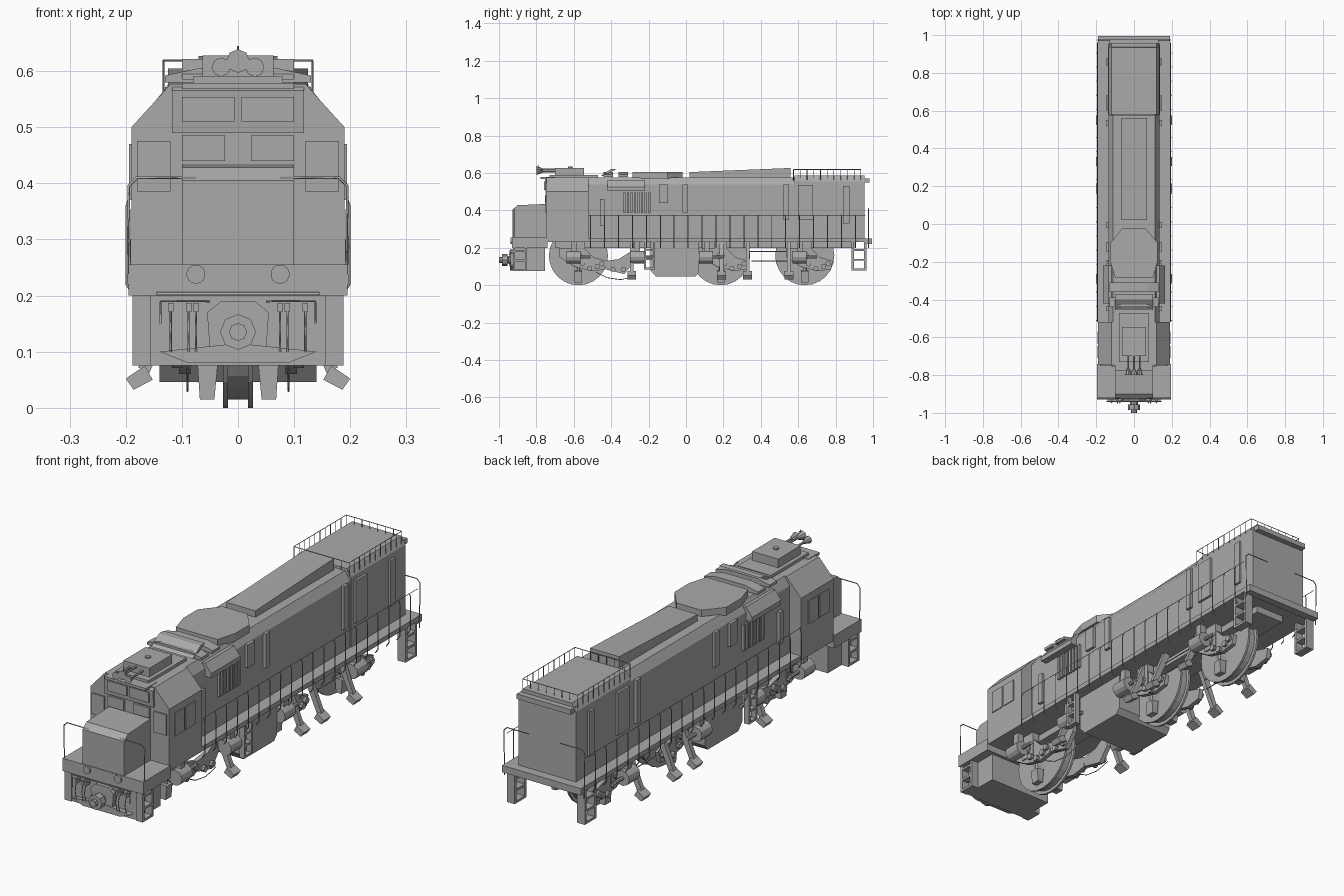
import bpy, bmesh, math
from mathutils import Vector

grey = bpy.data.materials.new("mid_grey")
grey.diffuse_color = (0.4, 0.4, 0.4, 1)


def finish(name, bm):
    bmesh.ops.recalc_face_normals(bm, faces=bm.faces)
    me = bpy.data.meshes.new(name)
    bm.to_mesh(me)
    bm.free()
    me.materials.append(grey)
    ob = bpy.data.objects.new(name, me)
    bpy.context.collection.objects.link(ob)
    return ob


def prism(name, pts, axis, a, b):
    """Extrude a 2D outline along an axis (x: pts=(y,z), y: pts=(x,z), z: pts=(x,y))."""
    bm = bmesh.new()
    put = {'x': lambda p, t: (t, p[0], p[1]), 'y': lambda p, t: (p[0], t, p[1]),
           'z': lambda p, t: (p[0], p[1], t)}[axis]
    lo = [bm.verts.new(put(p, a)) for p in pts]
    hi = [bm.verts.new(put(p, b)) for p in pts]
    bm.faces.new(lo)
    bm.faces.new(hi)
    for i in range(len(pts)):
        j = (i + 1) % len(pts)
        bm.faces.new((lo[i], lo[j], hi[j], hi[i]))
    return finish(name, bm)


def box(name, x0, x1, y0, y1, z0, z1):
    return prism(name, [(x0, y0), (x1, y0), (x1, y1), (x0, y1)], 'z', z0, z1)


def sym(half):
    """Mirror a half outline (x >= 0, bottom to top) across x = 0."""
    return half + [(-x, z) for x, z in reversed(half)]


def cyl(name, p0, p1, r, n=12, r2=None):
    p0, p1 = Vector(p0), Vector(p1)
    d = p1 - p0
    bm = bmesh.new()
    mat = d.to_track_quat('Z', 'Y').to_matrix().to_4x4()
    mat.translation = (p0 + p1) / 2
    bmesh.ops.create_cone(bm, cap_ends=True, segments=n, radius1=r,
                          radius2=r if r2 is None else r2, depth=d.length, matrix=mat)
    return finish(name, bm)


def tube(name, pts, r=0.002):
    cu = bpy.data.curves.new(name, 'CURVE')
    cu.dimensions, cu.bevel_depth, cu.bevel_resolution = '3D', r, 0
    sp = cu.splines.new('POLY')
    sp.points.add(len(pts) - 1)
    for q, p in zip(sp.points, pts):
        q.co = (*p, 1)
    cu.materials.append(grey)
    ob = bpy.data.objects.new(name, cu)
    bpy.context.collection.objects.link(ob)


def ladder(name, s, x0, x1, y0, y1, z0, z1, steps):
    for k, y in enumerate((y0, y1 - 0.012)):
        box(f"{name}_stile_{k}", s * x0, s * x1, y, y + 0.012, z0, z1)
    for k in range(steps):
        z = z0 + (z1 - z0) * k / steps
        box(f"{name}_step_{k}", s * x0, s * x1, y0, y1, z, z + 0.01)


# main body
box("deck", -0.19, 0.19, -0.925, 0.995, 0.23, 0.25)
prism("hood", sym([(0.135, 0.24), (0.135, 0.54), (0.11, 0.577)]), 'y', -0.53, 0.60)
prism("rear_hood", sym([(0.138, 0.24), (0.138, 0.555), (0.118, 0.588)]), 'y', 0.58, 0.955)
box("rear_lip", -0.13, 0.13, 0.94, 0.98, 0.55, 0.572)
prism("cab", sym([(0.19, 0.235), (0.19, 0.5), (0.12, 0.577)]), 'y', -0.745, -0.52)
prism("windscreen_panel", [(-0.74, 0.49), (-0.75, 0.49), (-0.755, 0.565), (-0.74, 0.575)], 'x', -0.118, 0.118)
box("roof_lip", -0.1, 0.1, -0.778, -0.70, 0.568, 0.579)
prism("nose", [(-0.927, 0.25), (-0.927, 0.405), (-0.90, 0.428), (-0.74, 0.435), (-0.74, 0.25)], 'x', -0.1, 0.1)
box("front_beam", -0.195, 0.195, -0.93, -0.74, 0.2, 0.255)
box("pilot", -0.155, 0.155, -0.92, -0.755, 0.075, 0.21)
prism("pilot_plough", [(-0.09, 0.08), (0.09, 0.08), (0.14, 0.1), (0, 0.115), (-0.14, 0.1)], 'y', -0.94, -0.91)
box("rear_beam", -0.19, 0.19, 0.96, 0.995, 0.22, 0.25)
box("centre_sill", -0.07, 0.07, -0.7, 0.9, 0.2, 0.235)

# cab and nose glazing
for s in (-1, 1):
    box("lower_windscreen", s * 0.023, s * 0.1, -0.754, -0.74, 0.44, 0.485)
    box("corner_windscreen", s * 0.12, s * 0.18, -0.752, -0.74, 0.385, 0.475)
    box("upper_windscreen", s * 0.006, s * 0.1, -0.759, -0.745, 0.51, 0.554)
    box("side_window_front", s * 0.186, s * 0.194, -0.71, -0.645, 0.37, 0.47)
    box("side_window_rear", s * 0.186, s * 0.194, -0.635, -0.57, 0.37, 0.47)
    cyl("ditch_light", (s * 0.075, -0.938, 0.238), (s * 0.075, -0.92, 0.238), 0.017, 14)

# roof equipment
prism("raised_roof", [(0.02, 0.57), (0.02, 0.605), (0.56, 0.627), (0.56, 0.57)], 'x', -0.07, 0.07)
prism("exhaust_housing", [(-0.1, -0.285), (0.1, -0.285), (0.125, -0.2), (0.125, -0.1), (0.06, -0.02),
                          (-0.06, -0.02), (-0.125, -0.1), (-0.125, -0.2)], 'z', 0.57, 0.605)
for k, y in enumerate((-0.44, -0.36)):
    prism(f"roof_wing_{k}", [(-0.13, 0.58), (0.13, 0.58), (0.13, 0.592), (0.07, 0.605), (-0.07, 0.605), (-0.13, 0.592)],
          'y', y, y + 0.05)
prism("roof_fin", [(-0.455, 0.585), (-0.40, 0.622), (-0.37, 0.622), (-0.44, 0.585)], 'x', -0.1, 0.1)
box("cooler_base", -0.08, 0.08, -0.73, -0.47, 0.575, 0.59)
box("cooler_box", -0.063, 0.063, -0.70, -0.545, 0.59, 0.628)
cyl("cooler_cap", (0, -0.62, 0.625), (0, -0.62, 0.634), 0.012, 8)
for k, (x, z, r) in enumerate([(-0.03, 0.607, 0.017), (0, 0.618, 0.021), (0.03, 0.607, 0.017)]):
    cyl(f"horn_bell_{k}", (x, -0.80, z), (x, -0.765, z), r, 8, 0.006)
    cyl(f"horn_stem_{k}", (x, -0.77, z), (x, -0.69, z), 0.005, 6)
cyl("antenna", (0, -0.79, 0.62), (0, -0.79, 0.645), 0.002, 6)

# rear roof railing
tube("roof_rail", [(-0.133, 0.575, 0.619), (-0.133, 0.935, 0.619), (0.133, 0.935, 0.619), (0.133, 0.575, 0.619),
                   (-0.133, 0.575, 0.619)], 0.0018)
spots = [(s * 0.133, 0.575 + 0.036 * k) for s in (-1, 1) for k in range(11)]
spots += [(-0.133 + 0.038 * k, y) for y in (0.575, 0.935) for k in range(1, 7)]
for x, y in spots:
    tube("roof_rail_post", [(x, y, 0.56), (x, y, 0.619)], 0.0016)

# hood side doors, vents and walkway railings
doors = [(-0.46, -0.435, 0.32, 0.46), (-0.145, -0.095, 0.44, 0.54), (-0.02, 0.01, 0.39, 0.54),
         (0.52, 0.55, 0.35, 0.54), (0.60, 0.68, 0.35, 0.535), (0.84, 0.875, 0.33, 0.53)]
for s in (-1, 1):
    for y0, y1, z0, z1 in doors:
        box("hood_door", s * 0.13, s * 0.148, y0, y1, z0, z1)
    prism("vent_hood", [(s * 0.12, 0.562), (s * 0.135, 0.562), (s * 0.165, 0.525), (s * 0.165, 0.505), (s * 0.12, 0.505)],
          'y', -0.42, -0.22)
    for k in range(8):
        y = -0.335 + k * 0.019
        box("vent_louvre", s * 0.13, s * 0.146, y, y + 0.011, 0.385, 0.495)
    for k in range(20):
        y = -0.51 + k * 0.0745
        tube("walkway_post", [(s * 0.185, y, 0.2), (s * 0.198, y, 0.22), (s * 0.198, y, 0.36), (s * 0.193, y, 0.375)], 0.0025)
    tube("walkway_rail", [(s * 0.193, -0.52, 0.375), (s * 0.193, 0.96, 0.375)], 0.0016)
    for y in (-0.92, 0.975):
        tube("end_handrail", [(s * 0.192, y, 0.2), (s * 0.195, y, 0.395), (s * 0.18, y, 0.41), (s * 0.075, y, 0.41)], 0.0025)
    # steps
    ladder("front_ladder", s, 0.155, 0.188, -0.925, -0.85, 0.075, 0.23, 3)
    ladder("middle_ladder", s, 0.165, 0.188, -0.225, -0.165, 0.085, 0.235, 3)
    ladder("rear_ladder", s, 0.15, 0.188, 0.885, 0.965, 0.08, 0.235, 3)

# fuel tank with sloped lower ends
prism("fuel_tank", [(-0.19, 0.235), (-0.19, 0.08), (-0.16, 0.046), (0.05, 0.046), (0.07, 0.07), (0.07, 0.235)], 'x', -0.14, 0.14)

# central grooved wheels with axles and shoes
for w, y in enumerate((-0.575, 0.185, 0.635)):
    for s in (-1, 1):
        cyl(f"wheel_flange_{w}", (s * 0.018, y, 0.158), (s * 0.027, y, 0.158), 0.158, 24)
        cyl(f"wheel_dish_{w}", (s * 0.026, y, 0.158), (s * 0.036, y, 0.158), 0.07, 16, 0.04)
        box(f"axle_box_{w}", s * 0.075, s * 0.11, y - 0.035, y + 0.035, 0.12, 0.235)
        prism(f"wheel_shoe_{w}", [(s * 0.042, 0.015), (s * 0.068, 0.015), (s * 0.072, 0.075), (s * 0.036, 0.08)],
              'y', y - 0.02, y + 0.02)
        tube(f"shoe_hanger_{w}", [(s * 0.055, y, 0.07), (s * 0.07, y, 0.21)], 0.008)
    cyl(f"wheel_tread_{w}", (-0.02, y, 0.158), (0.02, y, 0.158), 0.143, 24)
    cyl(f"axle_{w}", (-0.12, y, 0.158), (0.12, y, 0.158), 0.022, 10)

# bogie frames, brake gear and legs
for s in (-1, 1):
    for y in (-0.575, 0.185, 0.635):
        prism("bogie_side_frame", [(y - 0.1, 0.2), (y + 0.03, 0.2), (y + 0.08, 0.15), (y + 0.15, 0.13), (y + 0.14, 0.085),
                                   (y + 0.07, 0.075), (y - 0.02, 0.1), (y - 0.1, 0.15)], 'x', s * 0.085, s * 0.105)
        for dy, z in ((0.02, 0.115), (0.06, 0.09), (0.10, 0.1), (0.125, 0.115)):
            cyl("frame_bolt", (s * 0.10, y + dy, z), (s * 0.118, y + dy, z), 0.014, 8)
    prism("front_bogie_tail", [(-0.43, 0.13), (-0.36, 0.14), (-0.28, 0.19), (-0.28, 0.12), (-0.33, 0.06), (-0.43, 0.085)],
          'x', s * 0.085, s * 0.105)
    for y in (-0.39, -0.335):
        cyl("tail_bolt", (s * 0.10, y, 0.085), (s * 0.118, y, 0.085), 0.014, 8)
    for y in (-0.6, -0.26, 0.11, 0.61):
        cyl("brake_cylinder", (s * 0.145, y - 0.04, 0.15), (s * 0.145, y + 0.035, 0.15), 0.033, 12)
        cyl("brake_rod", (s * 0.145, y, 0.15), (s * 0.145, y + 0.09, 0.15), 0.008, 8)
        box("cylinder_bracket", s * 0.125, s * 0.155, y - 0.015, y + 0.015, 0.17, 0.235)
    tube("bogie_cable", [(s * 0.09, -0.48, 0.07), (s * 0.09, -0.42, 0.04), (s * 0.09, -0.35, 0.03), (s * 0.09, -0.28, 0.045)], 0.002)
    tube("brake_linkage", [(s * 0.11, 0.33, 0.18), (s * 0.11, 0.55, 0.18)], 0.003)
    tube("lower_linkage", [(s * 0.11, 0.35, 0.13), (s * 0.11, 0.55, 0.13)], 0.003)
    # splayed support legs with tilted feet
    for y in (-0.29, 0.19, 0.33, 0.55):
        prism("support_leg", [(s * 0.085, 0.225), (s * 0.112, 0.235), (s * 0.178, 0.072), (s * 0.158, 0.062)], 'y', y - 0.01, y + 0.01)
        prism("support_foot", [(s * 0.152, 0.05), (s * 0.186, 0.032), (s * 0.2, 0.052), (s * 0.166, 0.075)], 'y', y - 0.024, y + 0.024)

# front coupler, buffer frame and hoses
cyl("coupler_shaft", (0, -0.985, 0.135), (0, -0.9, 0.135), 0.02, 8)
cyl("coupler_plate", (0, -0.985, 0.135), (0, -0.955, 0.135), 0.032, 8)
cyl("coupler_pin", (0, -1.0, 0.135), (0, -0.98, 0.135), 0.016, 8)
prism("coupler_mount", [(-0.05, 0.1), (0.05, 0.1), (0.055, 0.17), (0.03, 0.19), (-0.03, 0.19), (-0.055, 0.17)], 'y', -0.937, -0.91)
for s in (-1, 1):
    tube("uncoupling_bar", [(0, -0.94, 0.203), (s * 0.145, -0.94, 0.203)], 0.003)
    tube("hose_frame", [(s * 0.05, -0.94, 0.19), (s * 0.138, -0.94, 0.19), (s * 0.138, -0.94, 0.15)], 0.002)
    for x in (0.075, 0.088, 0.12):
        box("hose_valve", s * (x - 0.005), s * (x + 0.005), -0.945, -0.915, 0.172, 0.187)
        tube("air_hose", [(s * x, -0.94, 0.18), (s * x, -0.95, 0.14), (s * x, -0.94, 0.1)], 0.002)
